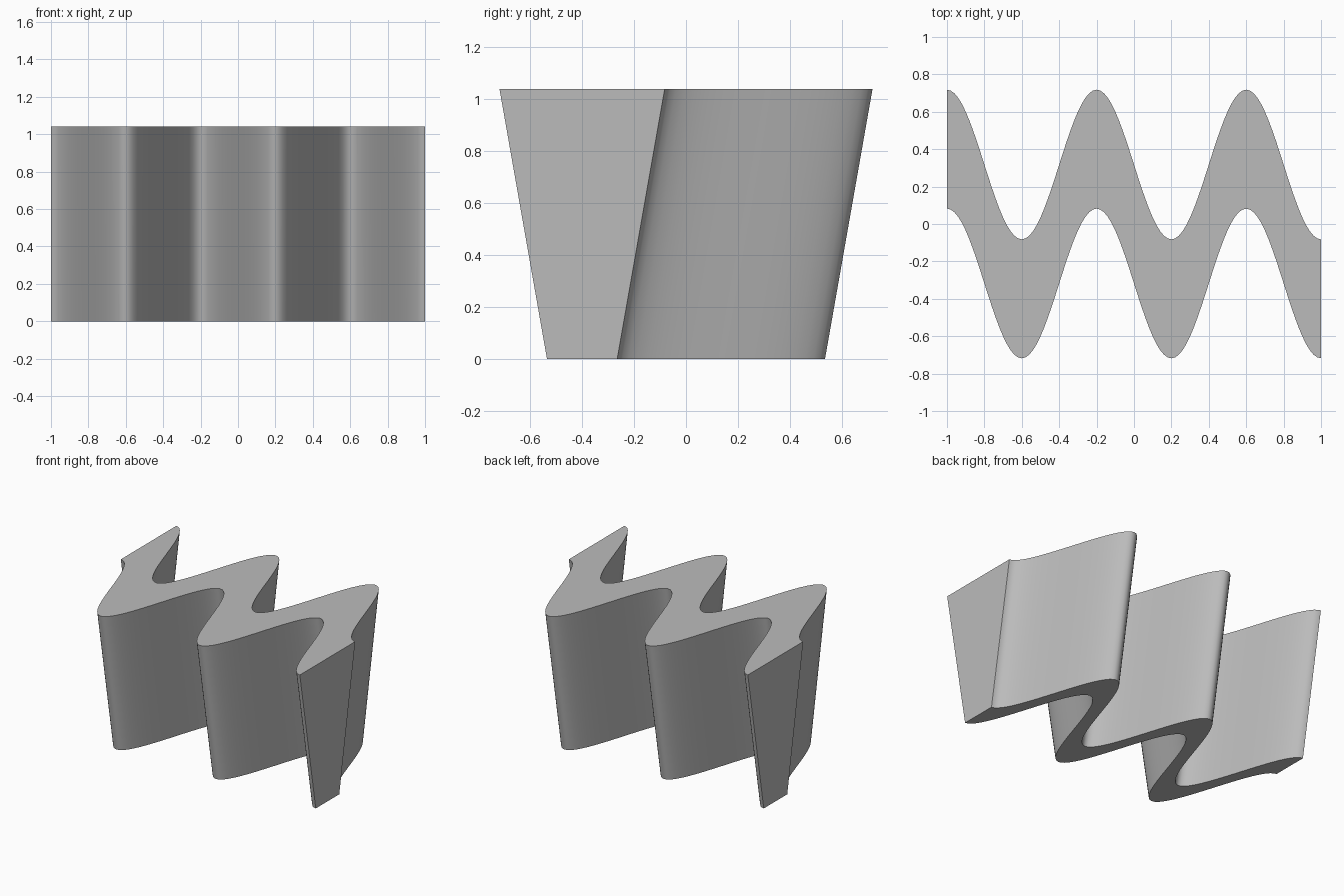
import bpy
import bmesh
import math

cube = bpy.data.objects.get("Cube")
if cube:
    bpy.data.objects.remove(cube, do_unlink=True)

STEPS = 100          # segments along the wave
HEIGHT = 1.04
AMPLITUDE = 0.4
PERIOD = 0.8
HALF_BOTTOM, HALF_TOP = 0.135, 0.318   # wall half thickness at base and top

# Plain grey
grey = bpy.data.materials.new("plain grey")
grey.use_nodes = True
colour = (0.5, 0.5, 0.5, 1.0)
grey.diffuse_color = colour
grey.node_tree.nodes["Principled BSDF"].inputs["Base Color"].default_value = colour

# Wavy wall: a four-cornered section swept along a cosine
bm = bmesh.new()
section = [(-HALF_BOTTOM, 0), (HALF_BOTTOM, 0), (HALF_TOP, HEIGHT), (-HALF_TOP, HEIGHT)]
rings = []
for i in range(STEPS + 1):
    x = -1 + 2 * i / STEPS
    wave = AMPLITUDE * math.cos(2 * math.pi * (x + 1) / PERIOD)
    rings.append([bm.verts.new((x, wave + y, z)) for y, z in section])
for a, b in zip(rings, rings[1:]):
    for k in range(4):
        n = (k + 1) % 4
        bm.faces.new((a[k], a[n], b[n], b[k]))
# End caps
bm.faces.new(rings[0])
bm.faces.new(rings[-1])
bmesh.ops.recalc_face_normals(bm, faces=bm.faces)

mesh = bpy.data.meshes.new("wavy_wall")
bm.to_mesh(mesh)
bm.free()
mesh.materials.append(grey)
wall = bpy.data.objects.new("wavy_wall", mesh)
bpy.context.collection.objects.link(wall)

# Smooth sides with crisp rims
bpy.ops.object.select_all(action='DESELECT')
wall.select_set(True)
bpy.context.view_layer.objects.active = wall
bpy.ops.object.shade_smooth_by_angle(angle=math.radians(30))
